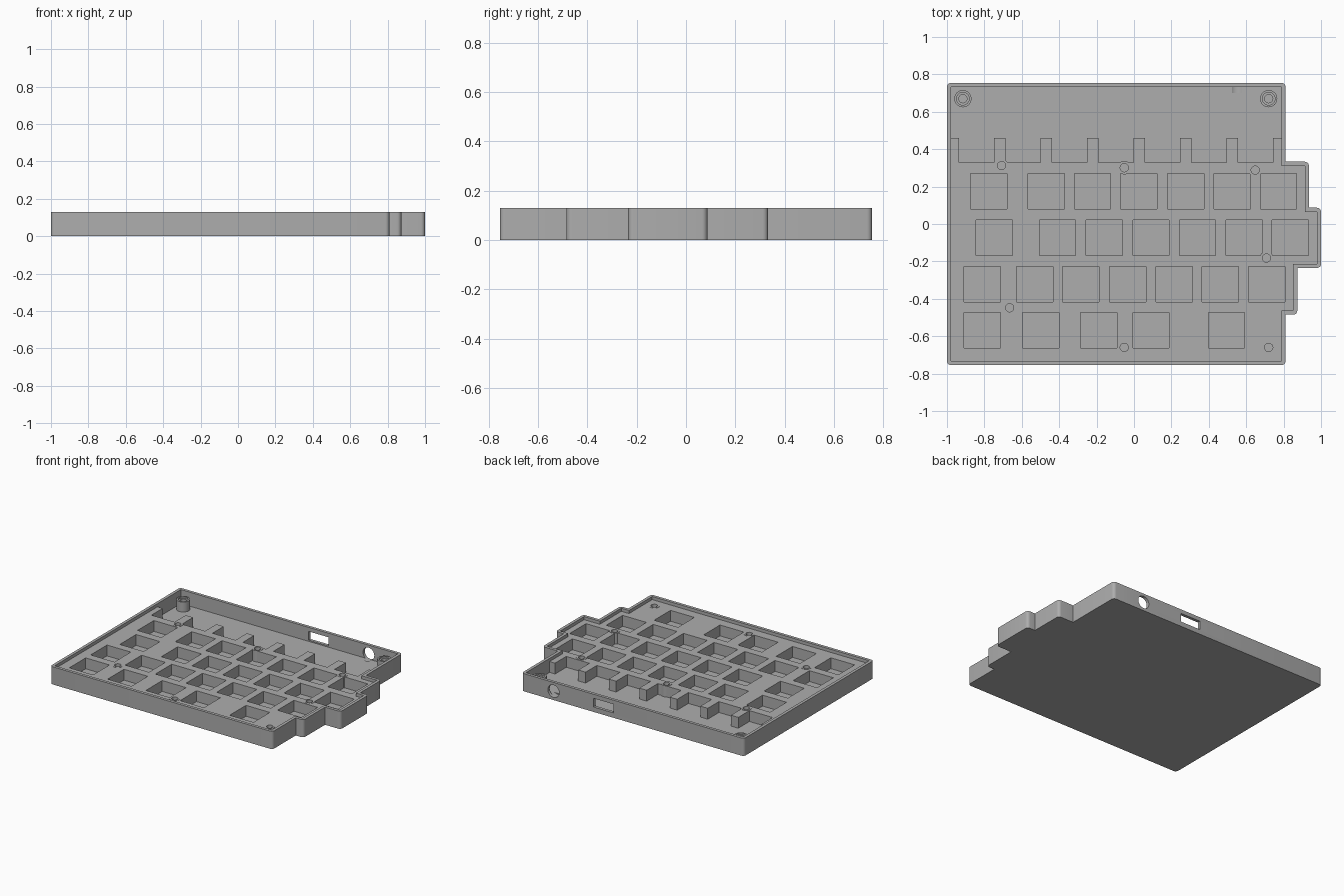
import bpy, bmesh, math
from mathutils import Vector

if "Cube" in bpy.data.objects:
    bpy.data.objects.remove(bpy.data.objects["Cube"])

H, PLATE, FLOOR, WALL = 0.13, 0.107, 0.027, 0.022

grey = bpy.data.materials.new("plain grey")
grey.diffuse_color = (0.42, 0.42, 0.42, 1)
grey.use_nodes = True
grey.node_tree.nodes["Principled BSDF"].inputs["Base Color"].default_value = grey.diffuse_color


def finish(name, bm, helper=False):
    bmesh.ops.recalc_face_normals(bm, faces=bm.faces)
    me = bpy.data.meshes.new(name)
    bm.to_mesh(me)
    bm.free()
    me.materials.append(grey)
    ob = bpy.data.objects.new(name, me)
    bpy.context.collection.objects.link(ob)
    ob.hide_render = helper
    return ob


def prism(bm, pts, z0, z1):
    low = [bm.verts.new((x, y, z0)) for x, y in pts]
    high = [bm.verts.new((x, y, z1)) for x, y in pts]
    bm.faces.new(low[::-1])
    bm.faces.new(high)
    n = len(pts)
    for i in range(n):
        j = (i + 1) % n
        bm.faces.new((low[i], low[j], high[j], high[i]))


def box(x0, x1, y0, y1):
    return [(x0, y0), (x1, y0), (x1, y1), (x0, y1)]


def circle(x, y, r, n=32):
    return [(x + r * math.cos(2 * math.pi * i / n),
             y + r * math.sin(2 * math.pi * i / n)) for i in range(n)]


def rounded(pts, r, steps=5):
    """Round the outward corners of a counter-clockwise right-angled outline."""
    out = []
    for i, p in enumerate(pts):
        p, a, b = Vector(p), Vector(pts[i - 1]), Vector(pts[(i + 1) % len(pts)])
        u, v = (p - a).normalized(), (b - p).normalized()
        if u.x * v.y - u.y * v.x < 0:
            out.append(tuple(p))
            continue
        c = p - u * r + v * r
        for k in range(steps + 1):
            t = math.pi / 2 * k / steps
            out.append(tuple(c - v * r * math.cos(t) + u * r * math.sin(t)))
    return out


def inset(pts, d):
    res = []
    for i, p in enumerate(pts):
        p, a, b = Vector(p), Vector(pts[i - 1]), Vector(pts[(i + 1) % len(pts)])
        u, v = (p - a).normalized(), (b - p).normalized()
        res.append(tuple(p + d * Vector((-u.y, u.x)) + d * Vector((-v.y, v.x))))
    return res


def cut(target, cutter):
    m = target.modifiers.new(cutter.name, 'BOOLEAN')
    m.operation, m.solver, m.object = 'DIFFERENCE', 'EXACT', cutter
    bpy.context.view_layer.objects.active = target
    bpy.ops.object.modifier_apply(modifier=m.name)
    bpy.data.objects.remove(cutter)


# case body with stepped right edge
outline = [(-1, -0.755), (0.81, -0.755), (0.81, -0.485), (0.873, -0.485),
           (0.873, -0.235), (1, -0.235), (1, 0.087), (0.935, 0.087),
           (0.935, 0.333), (0.81, 0.333), (0.81, 0.755), (-1, 0.755)]
bm = bmesh.new()
prism(bm, rounded(outline, 0.022), 0, H)
case = finish("case", bm)

# shallow recess inside the rim
bm = bmesh.new()
prism(bm, inset(outline, WALL), PLATE, H + 0.1)
cut(case, finish("recess_cutter", bm, True))

# rear electronics bay, with a comb of tabs along the plate edge
x0, x1, ytab, yedge = -1 + WALL, 0.81 - WALL, 0.46, 0.33
bay = [(x0, 0.755 - WALL), (x0, ytab)]
for k in range(8):
    a = -0.996 + 0.2485 * k
    if k:
        bay += [(a, yedge), (a, ytab)]
    if k < 7:
        bay += [(a + 0.06, ytab), (a + 0.06, yedge)]
bay += [(x1, ytab), (x1, 0.755 - WALL)]
bm = bmesh.new()
prism(bm, bay, FLOOR, H + 0.1)
cut(case, finish("bay_cutter", bm, True))

# key sockets: row top, then left edges
rows = [(0.27, (-0.874, -0.566, -0.319, -0.071, 0.179, 0.429, 0.675)),
        (0.021, (-0.844, -0.506, -0.256, -0.006, 0.243, 0.493, 0.738)),
        (-0.226, (-0.908, -0.627, -0.381, -0.131, 0.118, 0.364, 0.613)),
        (-0.474, (-0.908, -0.596, -0.285, -0.006, 0.397))]
bm = bmesh.new()
for top, lefts in rows:
    for x in lefts:
        prism(bm, box(x, x + 0.194, top - 0.19, top), FLOOR, H + 0.1)
cut(case, finish("socket_cutter", bm, True))

# screw bosses: x, y, outer radius, top height
bosses = [(-0.915, 0.67, 0.046, 0.1), (0.72, 0.67, 0.046, 0.1)]
bosses += [(x, y, 0.036, PLATE + 0.002) for x, y in
           ((-0.708, 0.312), (-0.052, 0.301), (0.648, 0.288), (0.708, -0.182),
            (-0.665, -0.448), (-0.052, -0.66), (0.72, -0.66))]
bm = bmesh.new()
for x, y, r, top in bosses:
    prism(bm, circle(x, y, 0.022), FLOOR, H + 0.1)
cut(case, finish("screw_hole_cutter", bm, True))

# round and rectangular ports through the rear wall
bm = bmesh.new()
prism(bm, box(0.06, 0.225, 0.70, 0.80), 0.036, 0.1)
ring = circle(0.55, 0.065, 0.046)
near = [bm.verts.new((x, 0.70, z)) for x, z in ring]
far = [bm.verts.new((x, 0.80, z)) for x, z in ring]
bm.faces.new(near)
bm.faces.new(far[::-1])
for i in range(len(ring)):
    j = (i + 1) % len(ring)
    bm.faces.new((near[i], near[j], far[j], far[i]))
cut(case, finish("port_cutter", bm, True))

# boss tubes; the tall corner posts have a stepped mouth
for i, (x, y, r, top) in enumerate(bosses):
    prof = [(0.022, FLOOR), (r, FLOOR), (r, top)]
    prof += [(0.034, top), (0.034, top - 0.01), (0.022, top - 0.01)] if r > 0.04 else [(0.022, top)]
    bm = bmesh.new()
    rings = [[bm.verts.new((px, py, z)) for px, py in circle(x, y, rad)] for rad, z in prof]
    for a, b in zip(rings, rings[1:] + rings[:1]):
        for k in range(32):
            j = (k + 1) % 32
            bm.faces.new((a[k], a[j], b[j], b[k]))
    finish("corner_post" if r > 0.04 else "screw_boss", bm)

# smooth the rounded corners and cylinders, keep edges crisp
for ob in bpy.data.objects:
    ob.select_set(True)
bpy.context.view_layer.objects.active = case
bpy.ops.object.shade_smooth_by_angle(angle=math.radians(30))
